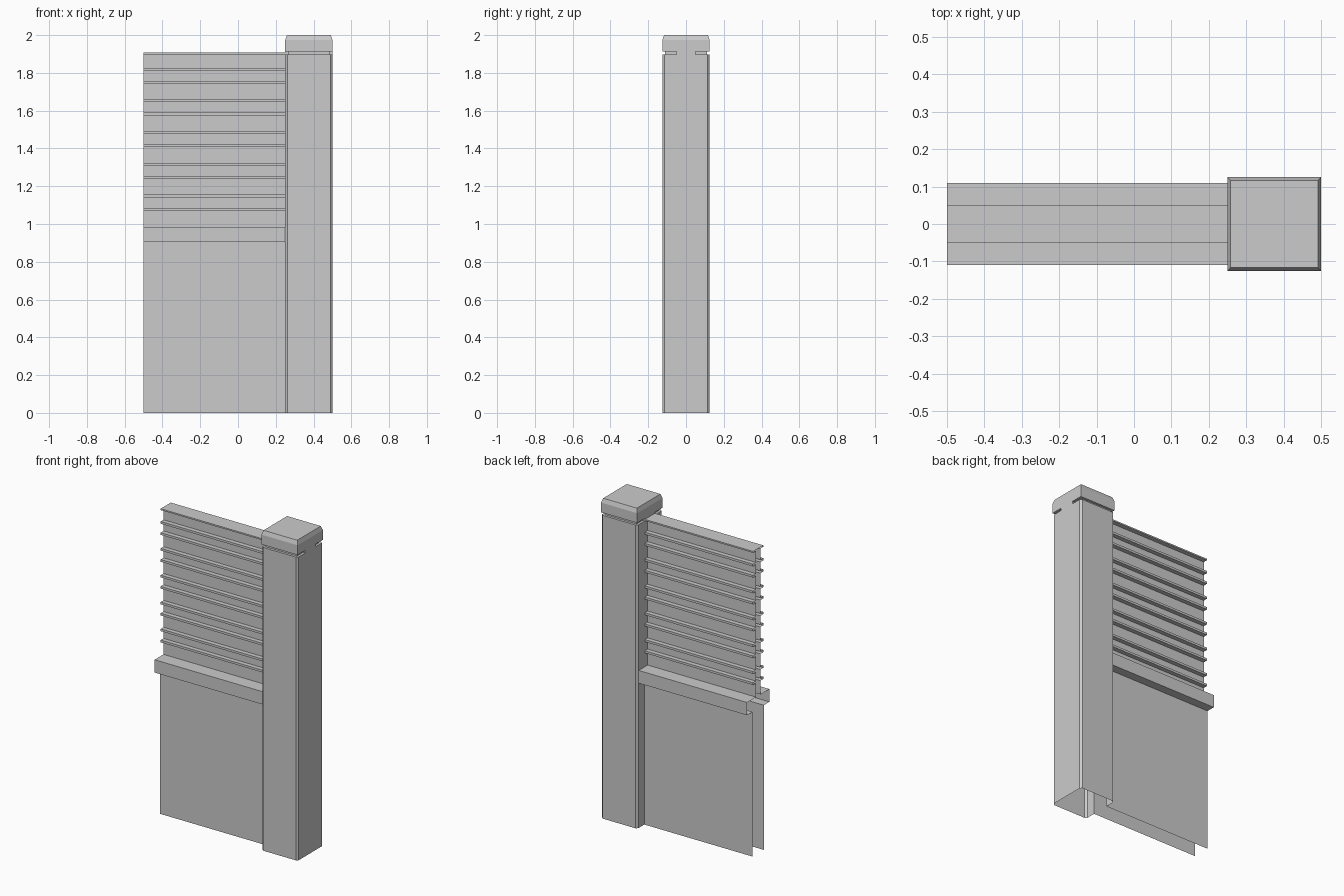
import bpy, bmesh

if "Cube" in bpy.data.objects:
    bpy.data.objects.remove(bpy.data.objects["Cube"])


def make_object(name, bm):
    bmesh.ops.recalc_face_normals(bm, faces=bm.faces)
    mesh = bpy.data.meshes.new(name)
    bm.to_mesh(mesh)
    bm.free()
    obj = bpy.data.objects.new(name, mesh)
    bpy.context.collection.objects.link(obj)
    return obj


def sweep(bm, start, offset, closed=False):
    """Sheet swept from a list of 3D points along an offset."""
    a = [bm.verts.new(p) for p in start]
    b = [bm.verts.new([c + d for c, d in zip(p, offset)]) for p in start]
    n = len(a)
    for i in range(n if closed else n - 1):
        j = (i + 1) % n
        bm.faces.new((a[i], a[j], b[j], b[i]))
    return a, b


def box(name, x0, x1, hy, z0, z1):
    bm = bmesh.new()
    pts = [(x0, -hy, z0), (x1, -hy, z0), (x1, hy, z0), (x0, hy, z0)]
    a, b = sweep(bm, pts, (0, 0, z1 - z0), True)
    bm.faces.new(a)
    bm.faces.new(b)
    return make_object(name, bm)


X0, XP, X1 = -0.5, 0.25, 0.5      # panel end, post inner face, post outer face
H, C = 0.125, 0.011               # post half width, edge chamfer
WEB, TIP, WALL, RAIL = 0.022, 0.05, 0.055, 0.11
GAP0, GAP1 = 1.897, 1.913         # groove under the cap

# Wall panel: one open, symmetric cross-section with lower wall, rail and slats
half = [(WALL, 0), (WALL, 0.905), (RAIL, 0.905), (RAIL, 0.985), (WEB, 0.985)]
for i in range(5):
    base = 1.078 + i * 0.168
    for z in (base, base + 0.07):
        half += [(WEB, z - 0.007), (TIP, z - 0.007), (TIP, z + 0.007), (WEB, z + 0.007)]
half += [(WEB, 1.898), (TIP, 1.898), (TIP, 1.907)]
profile = [(X0, -y, z) for y, z in half] + [(X0, y, z) for y, z in reversed(half)]
bm = bmesh.new()
sweep(bm, profile, (XP - X0, 0, 0))
make_object("slatted_panel", bm)

# Post: hollow shell, open below and where the panel enters
outline = [(XP, WALL), (XP, H - C), (XP + C, H), (X1 - C, H), (X1, H - C)]
outline += [(x, -y) for x, y in reversed(outline)]
bm = bmesh.new()
bottom, top = sweep(bm, [(x, y, 0) for x, y in outline], (0, 0, GAP0))
bm.faces.new(top)
make_object("post", bm)

# Post inner face closing off the slat area
bm = bmesh.new()
sweep(bm, [(XP, -WALL, 0.905), (XP, WALL, 0.905)], (0, 0, GAP0 - 0.905))
make_object("post_inner_face", bm)

# Neck between post and cap, flush at the middle of both sides
box("neck_core", XP + 0.015, X1 - 0.015, H - 0.015, GAP0, GAP1)
box("neck_bridge", XP, X1, TIP, GAP0, GAP1)

# Cap with a chamfered top
cap = box("post_cap", XP, X1, H, GAP1, 1.974)
bm = bmesh.new()
bm.from_mesh(cap.data)
top_face = max(bm.faces, key=lambda f: f.calc_center_median().z)
bmesh.ops.inset_individual(bm, faces=[top_face], thickness=0.012, depth=0)
for v in top_face.verts:
    v.co.z = 2.0
bm.to_mesh(cap.data)
bm.free()
